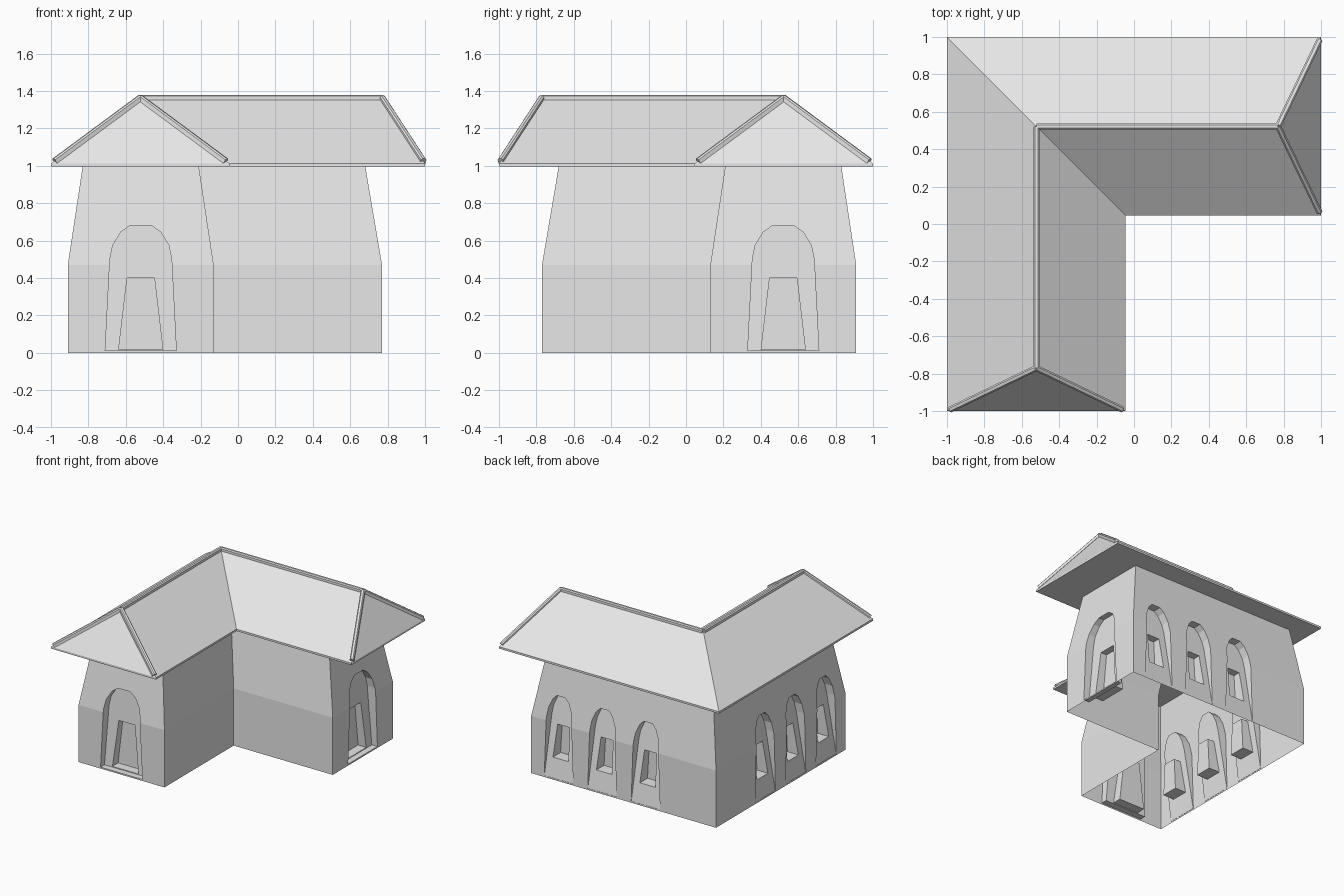
import bpy, bmesh
from math import radians
from mathutils import Matrix, Vector

if "Cube" in bpy.data.objects:
    bpy.data.objects.remove(bpy.data.objects["Cube"])

grey = bpy.data.materials.new("pale_grey")
grey.use_nodes = True
grey.diffuse_color = (0.8, 0.8, 0.8, 1)
grey.node_tree.nodes["Principled BSDF"].inputs["Base Color"].default_value = (0.8, 0.8, 0.8, 1)


def add_object(name, bm):
    bmesh.ops.recalc_face_normals(bm, faces=bm.faces)
    mesh = bpy.data.meshes.new(name)
    bm.to_mesh(mesh)
    bm.free()
    mesh.materials.append(grey)
    obj = bpy.data.objects.new(name, mesh)
    bpy.context.collection.objects.link(obj)
    return obj


def loft(name, rings):
    """Closed solid through matching rings of points."""
    bm = bmesh.new()
    loops = [[bm.verts.new(p) for p in ring] for ring in rings]
    for low, high in zip(loops, loops[1:]):
        for i in range(len(low)):
            j = (i + 1) % len(low)
            bm.faces.new((low[i], low[j], high[j], high[i]))
    bm.faces.new(loops[0])
    bm.faces.new(loops[-1])
    return add_object(name, bm)


def l_plan(out, inner, end, z):
    """L-shaped outline, symmetric about the diagonal."""
    plan = [(-out, -end), (-inner, -end), (-inner, inner), (end, inner), (end, out), (-out, out)]
    return [(x, y, z) for x, y in plan]


# Walls: upright below, leaning inwards above
walls = loft("walls", [l_plan(0.91, 0.13, 0.77, 0), l_plan(0.91, 0.13, 0.77, 0.47),
                       l_plan(0.83, 0.21, 0.68, 1.0)])

# Niche cutters: an arched recess with a tapered opening inside it
ARCH = [(0.19, 0.012), (0.165, 0.5), (0.15, 0.575), (0.107, 0.645), (0.055, 0.682)]
cutters = []


def cut(half, place, depth):
    outline = half + [(-u, z) for u, z in reversed(half)]
    front = [place @ Vector((u, -0.1, z)) for u, z in outline]
    back = [place @ Vector((u, depth(z), z)) for u, z in outline]
    cutters.append(loft("niche_cutter", [front, back]))


def niche(x, y, angle, door):
    place = Matrix.Translation((x, y, 0)) @ Matrix.Rotation(radians(angle), 4, "Z")
    if door:
        cut(ARCH, place, lambda z: 0.05 + 0.05 * z)
        cut([(0.118, 0.018), (0.073, 0.4)], place, lambda z: 0.125)
    else:
        cut([(u * 0.69, z) for u, z in ARCH], place, lambda z: 0.15 * z)
        cut([(0.07, 0.17), (0.055, 0.43)], place, lambda z: 0.125)


niche(-0.52, -0.77, 0, True)
niche(0.77, 0.52, 90, True)
for t in (-0.27, 0.125, 0.52):
    niche(t, 0.91, 180, False)
    niche(-0.91, -t, -90, False)

for cutter in cutters:
    mod = walls.modifiers.new("niche", "BOOLEAN")
    mod.operation, mod.solver, mod.object = "DIFFERENCE", "EXACT", cutter
bpy.context.view_layer.update()
graph = bpy.context.evaluated_depsgraph_get()
carved = bpy.data.meshes.new_from_object(walls.evaluated_get(graph))
walls.modifiers.clear()
walls.data = carved
for cutter in cutters:
    bpy.data.objects.remove(cutter)

# Open the underside and the top of the wall shell
bm = bmesh.new()
bm.from_mesh(carved)
ends = [f for f in bm.faces if all(v.co.z < 0.001 for v in f.verts)
        or all(v.co.z > 0.999 for v in f.verts)]
bmesh.ops.delete(bm, geom=ends, context="FACES")
bm.to_mesh(carved)
bm.free()

# Hipped roof with a flat soffit and a thin fascia
EAVE = l_plan(1, 0.045, 1, 1.012)
RIDGE = [Vector((-0.5225, -0.77, 1.365)), Vector((-0.5225, 0.5225, 1.365)),
         Vector((0.77, 0.5225, 1.365))]
bm = bmesh.new()
soffit = [bm.verts.new((x, y, 0.996)) for x, y, z in EAVE]
a, b, c, d, e, f = eave = [bm.verts.new(p) for p in EAVE]
r, s, t = [bm.verts.new(p) for p in RIDGE]
bm.faces.new(soffit)
for i in range(6):
    j = (i + 1) % 6
    bm.faces.new((soffit[i], soffit[j], eave[j], eave[i]))
for face in ((a, b, r), (b, c, s, r), (c, d, t, s), (d, e, t), (e, f, s, t), (f, a, r, s)):
    bm.faces.new(face)
add_object("roof", bm)


# Raised caps along the ridges and the end hips
def cap(name, start, end, trim=0.0):
    start, end = Vector(start), Vector(end)
    along = (end - start).normalized()
    start = start + along * trim
    side = along.cross(Vector((0, 0, 1))).normalized() * 0.016
    up = side.cross(along).normalized() * 0.015
    section = [side - up, side + up * 0.5, side * 0.5 + up,
               -side * 0.5 + up, -side + up * 0.5, -side - up]
    loft(name, [[p + q for q in section] for p in (start, end)])


cap("ridge_cap", RIDGE[0], RIDGE[1])
cap("ridge_cap", RIDGE[1], RIDGE[2])
for corner, top in ((0, 0), (1, 0), (3, 2), (4, 2)):
    cap("hip_cap", EAVE[corner], RIDGE[top], 0.025)
